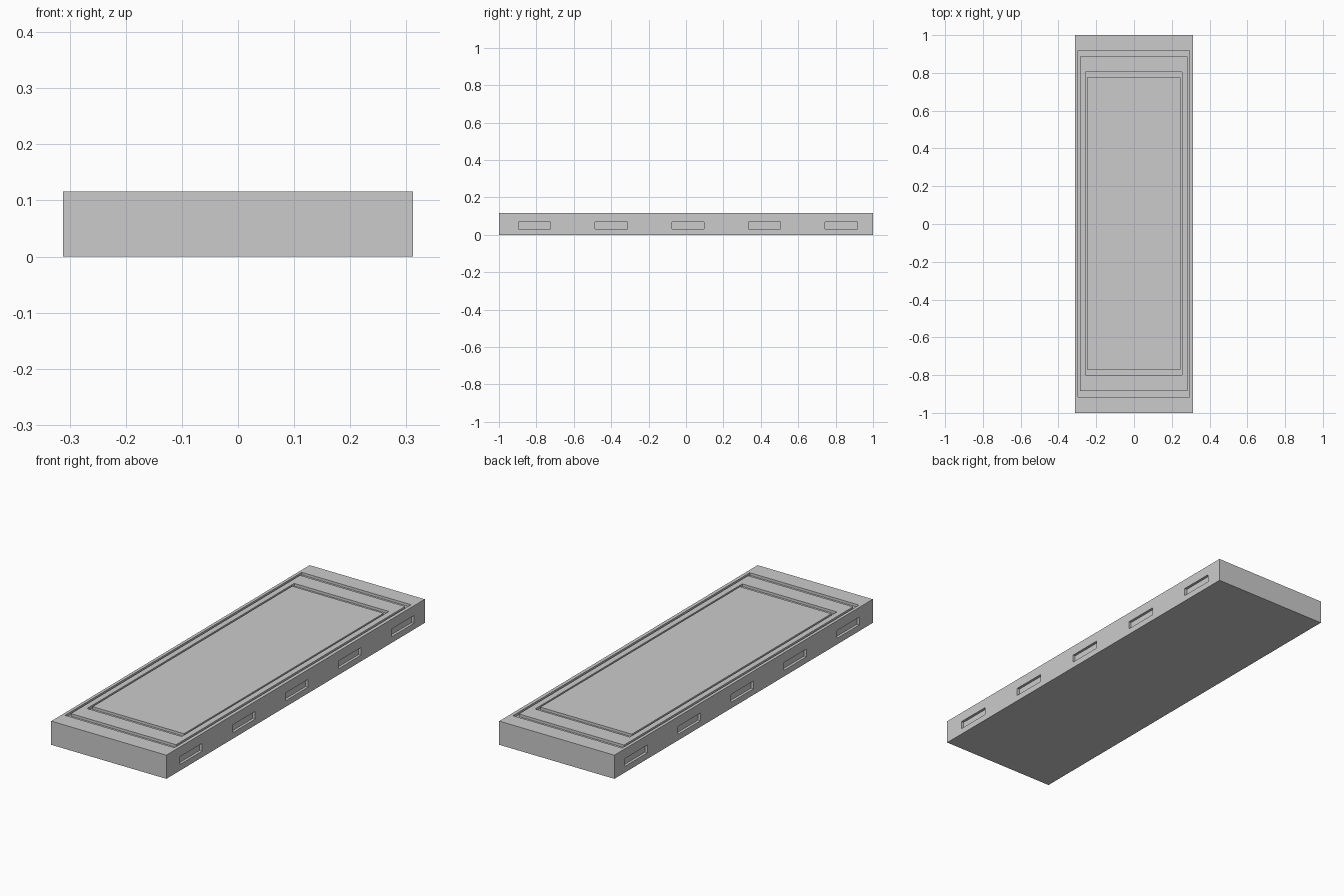
import bpy, bmesh

if "Cube" in bpy.data.objects:
    bpy.data.objects.remove(bpy.data.objects["Cube"])

TOP = 0.116
HALF_W = 0.312
GROOVE = 0.013      # depth of the grooves in the top
SLOT = 0.013        # depth of the slots in the long sides


def finish(name, bm):
    bmesh.ops.recalc_face_normals(bm, faces=bm.faces)
    mesh = bpy.data.meshes.new(name)
    bm.to_mesh(mesh)
    bm.free()
    obj = bpy.data.objects.new(name, mesh)
    bpy.context.collection.objects.link(obj)
    return obj


def box(name, x0, x1, y0, y1, z0, z1):
    bm = bmesh.new()
    bmesh.ops.create_cube(bm, size=1)
    for v in bm.verts:
        v.co.x = x1 if v.co.x > 0 else x0
        v.co.y = y1 if v.co.y > 0 else y0
        v.co.z = z1 if v.co.z > 0 else z0
    return finish(name, bm)


def ring(name, outer, inner, z0, z1):
    # closed rectangular frame; rectangles are (x0, x1, y0, y1)
    bm = bmesh.new()
    loops = []
    for r, z in ((outer, z0), (outer, z1), (inner, z1), (inner, z0)):
        x0, x1, y0, y1 = r
        loops.append([bm.verts.new((x, y, z)) for x, y in
                      ((x0, y0), (x1, y0), (x1, y1), (x0, y1))])
    for k in range(4):
        a, b = loops[k], loops[(k + 1) % 4]
        for i in range(4):
            j = (i + 1) % 4
            bm.faces.new((a[i], a[j], b[j], b[i]))
    return finish(name, bm)


def carve(target, cutter):
    mod = target.modifiers.new("carve", 'BOOLEAN')
    mod.operation = 'DIFFERENCE'
    mod.solver = 'EXACT'
    mod.object = cutter
    bpy.context.view_layer.objects.active = target
    bpy.ops.object.modifier_apply(modifier=mod.name)
    bpy.data.objects.remove(cutter, do_unlink=True)


# Main slab
slab = box("slab", -HALF_W, HALF_W, -1, 1, 0, TOP)

# Two rectangular grooves in the top, wider across the ends
carve(slab, ring("outer_groove", (-0.297, 0.295, -0.915, 0.918),
                 (-0.286, 0.284, -0.885, 0.888), TOP - GROOVE, TOP + 0.05))
carve(slab, ring("inner_groove", (-0.258, 0.255, -0.80, 0.804),
                 (-0.249, 0.247, -0.77, 0.775), TOP - GROOVE, TOP + 0.05))

# Five shallow slots along each long side
for y in (-0.81, -0.40, 0.01, 0.42, 0.83):
    for s in (-1, 1):
        xs = sorted((s * (HALF_W - SLOT), s * (HALF_W + 0.05)))
        carve(slab, box("slot", *xs, y - 0.086, y + 0.086, 0.03, 0.068))
